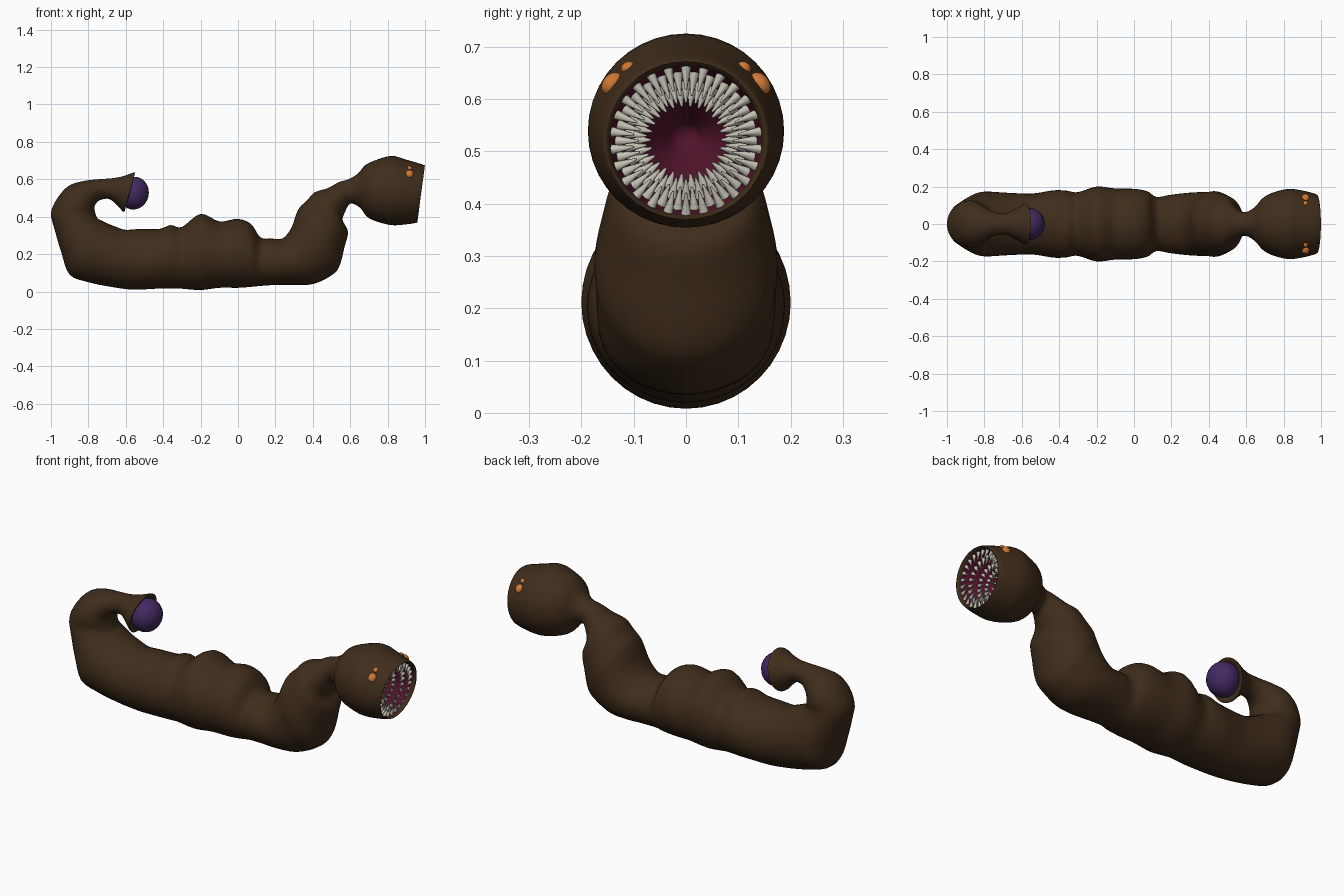
import bpy, bmesh
from math import sin, cos, pi
from mathutils import Vector, Matrix

if "Cube" in bpy.data.objects:
    bpy.data.objects.remove(bpy.data.objects["Cube"])

SEG = 40

def material(name, rgb):
    m = bpy.data.materials.new(name)
    m.diffuse_color = (*rgb, 1)
    m.use_nodes = True
    m.node_tree.nodes["Principled BSDF"].inputs["Base Color"].default_value = m.diffuse_color
    return m

HIDE = material("brown_hide", (0.05, 0.026, 0.011))
GUM = material("maroon_gum", (0.085, 0.007, 0.025))
TOOTH = material("ivory", (0.55, 0.53, 0.45))
EYE = material("orange_eye", (0.62, 0.19, 0.035))
BULB = material("purple_bulb", (0.055, 0.022, 0.12))

def finish(bm, name, mat, angle=60, flip=False):
    bmesh.ops.recalc_face_normals(bm, faces=bm.faces)
    if flip:
        bmesh.ops.reverse_faces(bm, faces=bm.faces)
    me = bpy.data.meshes.new(name)
    bm.to_mesh(me)
    bm.free()
    ob = bpy.data.objects.new(name, me)
    bpy.context.collection.objects.link(ob)
    me.materials.append(mat)
    bpy.ops.object.select_all(action='DESELECT')
    ob.select_set(True)
    bpy.context.view_layer.objects.active = ob
    bpy.ops.object.shade_smooth_by_angle(angle=angle * pi / 180)
    return ob

def catmull(p, steps):
    out = []
    for i in range(len(p) - 1):
        a, b, c, d = p[max(i - 1, 0)], p[i], p[i + 1], p[min(i + 2, len(p) - 1)]
        for k in range(steps):
            t = k / steps
            out.append([0.5 * (2 * y + (z - x) * t + (2 * x - 5 * y + 4 * z - w) * t * t
                               + (3 * y - x - 3 * z + w) * t ** 3)
                        for x, y, z, w in zip(a, b, c, d)])
    return out + [list(p[-1])]

def ring_point(s, t):
    bx, bz, tx, tz, w = s
    c = Vector(((bx + tx) / 2, 0, (bz + tz) / 2))
    h = Vector(((tx - bx) / 2, 0, (tz - bz) / 2))
    return c, c + h * cos(t) + Vector((0, w * sin(t), 0))

def skin(sections, caps):
    bm = bmesh.new()
    rings = [[bm.verts.new(ring_point(s, 2 * pi * i / SEG)[1]) for i in range(SEG)]
             for s in sections]
    for r, q in zip(rings, rings[1:]):
        for i in range(SEG):
            j = (i + 1) % SEG
            bm.faces.new((r[i], r[j], q[j], q[i]))
    for c in caps:
        bm.faces.new(rings[c])
    return bm

# Sections: underside x, z, upper side x, z, half width
tail = [(-.58, .60, -.605, .46, .075), (-.55, .637, -.61, .425, .11),
        (-.62, .615, -.65, .465, .08), (-.68, .605, -.69, .495, .058),
        (-.75, .60, -.735, .49, .062), (-.83, .59, -.755, .475, .085),
        (-.905, .565, -.765, .46, .108), (-.965, .50, -.767, .44, .125),
        (-1.0, .42, -.76, .41, .125), (-.98, .33, -.75, .39, .14),
        (-.945, .21, -.73, .38, .16), (-.90, .09, -.70, .365, .173)]
trunk = [(-.80, .05, -.65, .345, .17), (-.68, .025, -.60, .33, .165),
         (-.56, .01, -.52, .335, .163), (-.44, .015, -.42, .335, .18),
         (-.36, .015, -.36, .355, .178), (-.30, .015, -.30, .345, .17),
         (-.20, .008, -.20, .415, .20), (-.10, .02, -.10, .375, .19),
         (0, .02, 0, .388, .188), (.07, .025, .07, .36, .175),
         (.12, .03, .12, .29, .145), (.20, .035, .18, .283, .155),
         (.30, .035, .24, .285, .165), (.40, .04, .285, .34, .17),
         (.49, .08, .31, .41, .172), (.54, .13, .33, .45, .175),
         (.57, .24, .37, .488, .16), (.588, .32, .41, .53, .142),
         (.56, .38, .48, .553, .11), (.57, .42, .54, .585, .08)]
head = [(.60, .47, .59, .60, .063), (.65, .45, .64, .63, .09),
        (.69, .40, .68, .675, .135), (.74, .375, .73, .70, .165),
        (.82, .355, .82, .725, .187), (.89, .358, .90, .705, .18),
        (.955, .368, .99, .678, .16), (.952, .374, .995, .668, .148),
        (.94, .378, .98, .663, .145)]
finish(skin(catmull(tail + trunk + head, 4), [0]), "worm_body", HIDE)

# Mouth lining, narrowing to the throat
mouth = catmull([(.94, .378, .98, .663, .145), (.89, .395, .91, .645, .128),
                 (.82, .44, .83, .605, .085), (.73, .51, .73, .545, .02)], 5)
finish(skin(mouth, [-1]), "mouth_lining", GUM, flip=True)

# Teeth in staggered rings
bm = bmesh.new()
COUNT = 26
for row, (idx, length) in enumerate([(1, .05), (4, .05), (7, .045), (9, .035)]):
    for i in range(COUNT):
        c, p = ring_point(mouth[idx], 2 * pi * (i + .5 * (row % 2)) / COUNT)
        inward = (c - p).normalized()
        d = (inward + Vector((.25, 0, 0))).normalized()
        m = Matrix.Translation(p + d * (length / 2 - .006)) @ \
            d.to_track_quat('Z', 'Y').to_matrix().to_4x4()
        bmesh.ops.create_cone(bm, cap_ends=True, segments=8, radius1=.011,
                              radius2=.002, depth=length, matrix=m)
finish(bm, "teeth", TOOTH)

def ball(name, loc, scale, mat, tilt=0, axis='X'):
    bm = bmesh.new()
    m = Matrix.Translation(loc) @ Matrix.Rotation(tilt, 4, axis) @ Matrix.Diagonal((*scale, 1))
    bmesh.ops.create_uvsphere(bm, u_segments=24, v_segments=14, radius=1, matrix=m)
    finish(bm, name, mat)

# Two pairs of eyes
for side, label in ((1, "left"), (-1, "right")):
    ball("large_eye_" + label, (.917, side * .141, .629), (.021, .018, .024), EYE, side * .7)
    ball("small_eye_" + label, (.917, side * .111, .660), (.013, .014, .011), EYE, -side * .5)

# Bulb held in the tail cup
ball("tail_bulb", (-.557, 0, .526), (.08, .085, .088), BULB, .2, 'Y')
